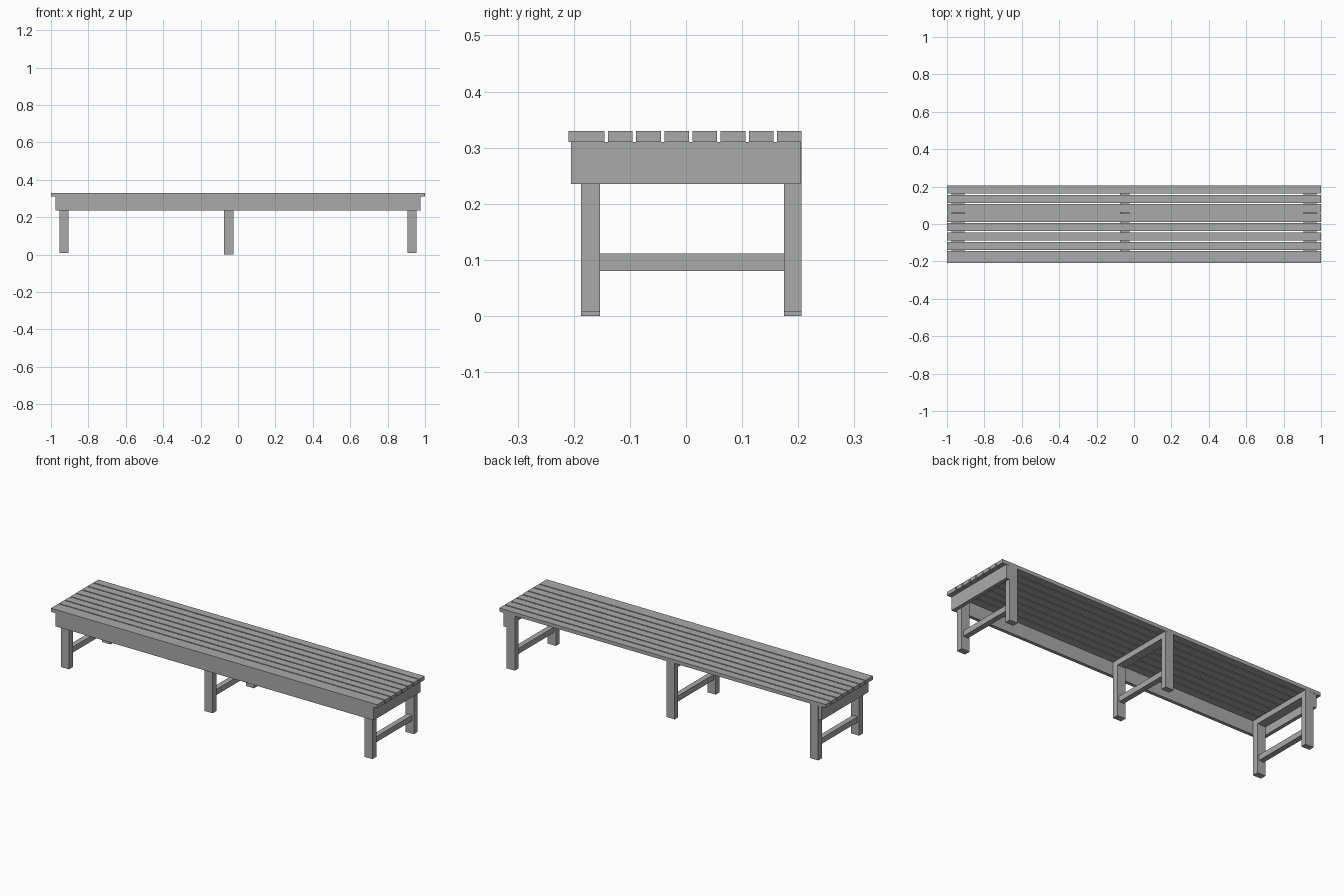
import bpy

cube = bpy.data.objects.get("Cube")
if cube:
    bpy.data.objects.remove(cube, do_unlink=True)

grey = bpy.data.materials.new("weathered_grey")
grey.use_nodes = True
colour = (0.4, 0.4, 0.4, 1)
grey.diffuse_color = colour
grey.node_tree.nodes["Principled BSDF"].inputs["Base Color"].default_value = colour


def box(name, xs, ys, zs):
    """Add a box spanning the given (low, high) ranges."""
    bpy.ops.mesh.primitive_cube_add(size=1, location=[sum(r) / 2 for r in (xs, ys, zs)])
    ob = bpy.context.object
    ob.name = name
    ob.scale = [r[1] - r[0] for r in (xs, ys, zs)]
    bpy.ops.object.transform_apply(location=False, rotation=False, scale=True)
    ob.data.materials.append(grey)
    return ob


SEAT, TOP = 0.31, 0.33

# Seat slats: a wide front slat, then seven equal ones
box("front_slat", (-1, 1), (-0.209, -0.145), (SEAT, TOP))
for i in range(7):
    y = -0.139 + i * 0.0502
    box(f"slat_{i + 1}", (-1, 1), (y, y + 0.044), (SEAT, TOP))

# Aprons along the front and both ends, back left open
box("front_apron", (-0.975, 0.975), (-0.205, -0.187), (0.235, SEAT))
for side, s in (("left", 1), ("right", -1)):
    box(f"{side}_apron", sorted((s * 0.955, s * 0.975)), (-0.187, 0.205), (0.235, SEAT))

# Three leg frames with a top rail and a low stretcher
for name, x, foot in (("right", -0.93, 0.008), ("middle", -0.05, 0.0), ("left", 0.93, 0.008)):
    wide, narrow = (x - 0.025, x + 0.025), (x - 0.015, x + 0.015)
    box(f"{name}_front_leg", wide, (-0.187, -0.153), (foot, SEAT))
    box(f"{name}_back_leg", wide, (0.175, 0.206), (foot, SEAT))
    box(f"{name}_top_rail", wide, (-0.153, 0.175), (0.28, SEAT))
    box(f"{name}_stretcher", narrow, (-0.153, 0.175), (0.08, 0.111))
